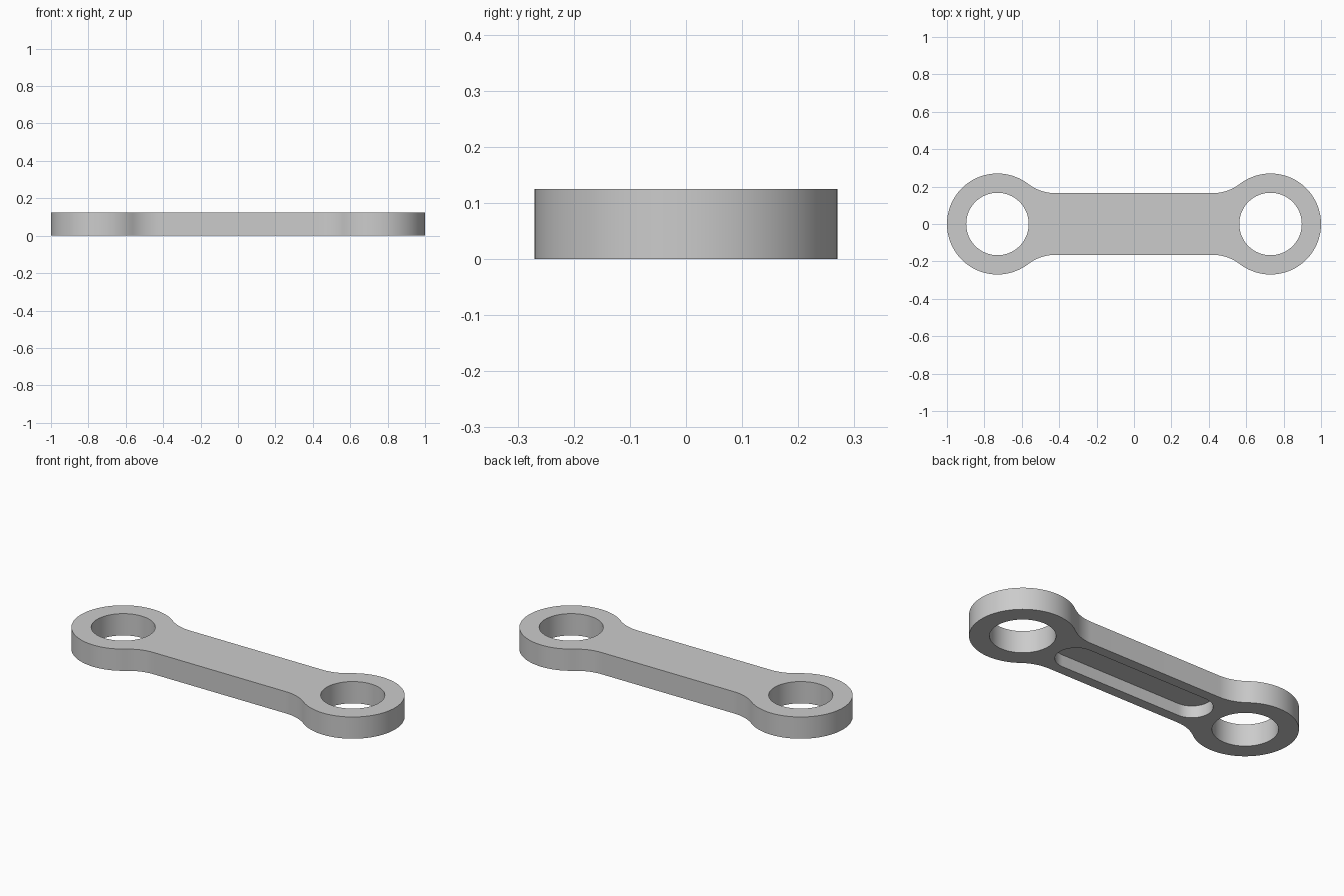
import bpy
import bmesh
from math import atan2, cos, sin, pi, radians, sqrt

if "Cube" in bpy.data.objects:
    bpy.data.objects.remove(bpy.data.objects["Cube"], do_unlink=True)

HEIGHT = 0.125
EYE_X, EYE_R, HOLE_R = 0.73, 0.27, 0.167
BAR_HALF, FILLET_R = 0.165, 0.24
SLOT_X, SLOT_R, SLOT_DEPTH = 0.38, 0.107, 0.068

steel = bpy.data.materials.new("plain grey")
steel.use_nodes = True
grey = (0.6, 0.6, 0.6, 1)
steel.diffuse_color = grey
steel.node_tree.nodes["Principled BSDF"].inputs["Base Color"].default_value = grey


def arc(cx, cy, r, start, end, steps):
    """Points along an arc, both ends included."""
    angles = [start + (end - start) * i / steps for i in range(steps + 1)]
    return [(cx + r * cos(a), cy + r * sin(a)) for a in angles]


def prism(name, outline, bottom, top):
    """Extrude a closed outline between two heights."""
    bm = bmesh.new()
    face = bm.faces.new([bm.verts.new((x, y, bottom)) for x, y in outline])
    rim = bmesh.ops.extrude_face_region(bm, geom=[face])["geom"]
    moved = [v for v in rim if isinstance(v, bmesh.types.BMVert)]
    bmesh.ops.translate(bm, vec=(0, 0, top - bottom), verts=moved)
    bmesh.ops.recalc_face_normals(bm, faces=bm.faces)
    mesh = bpy.data.meshes.new(name)
    bm.to_mesh(mesh)
    bm.free()
    mesh.materials.append(steel)
    obj = bpy.data.objects.new(name, mesh)
    bpy.context.collection.objects.link(obj)
    return obj


# Link outline: one quarter (eye arc, then concave fillet), mirrored twice
fillet_y = BAR_HALF + FILLET_R
fillet_x = EYE_X - sqrt((EYE_R + FILLET_R) ** 2 - fillet_y ** 2)
touch = atan2(fillet_y, fillet_x - EYE_X)
quarter = arc(EYE_X, 0, EYE_R, 0, touch, 36)
quarter += arc(fillet_x, fillet_y, FILLET_R, touch - pi, -pi / 2, 14)[1:]
half = quarter + [(-x, y) for x, y in reversed(quarter)]
outline = half + [(x, -y) for x, y in reversed(half[1:-1])]
link = prism("link_body", outline, 0, HEIGHT)

# Pin holes through both eyes, and the blind slot under the bar
slot = (arc(SLOT_X, 0, SLOT_R, -pi / 2, pi / 2, 24)
        + arc(-SLOT_X, 0, SLOT_R, pi / 2, 3 * pi / 2, 24))
cutters = [prism("slot_cutter", slot, -0.1, SLOT_DEPTH)]
for side in (-1, 1):
    circle = arc(side * EYE_X, 0, HOLE_R, 0, 2 * pi, 64)[:-1]
    cutters.append(prism("pin_hole_cutter", circle, -0.1, HEIGHT + 0.1))

bpy.ops.object.select_all(action="DESELECT")
bpy.context.view_layer.objects.active = link
link.select_set(True)
for cutter in cutters:
    cut = link.modifiers.new(cutter.name, "BOOLEAN")
    cut.operation = "DIFFERENCE"
    cut.solver = "EXACT"
    cut.object = cutter
    bpy.ops.object.modifier_apply(modifier=cut.name)
    bpy.data.objects.remove(cutter, do_unlink=True)

# Smooth curved walls, crisp rims
bpy.ops.object.shade_smooth_by_angle(angle=radians(30))
